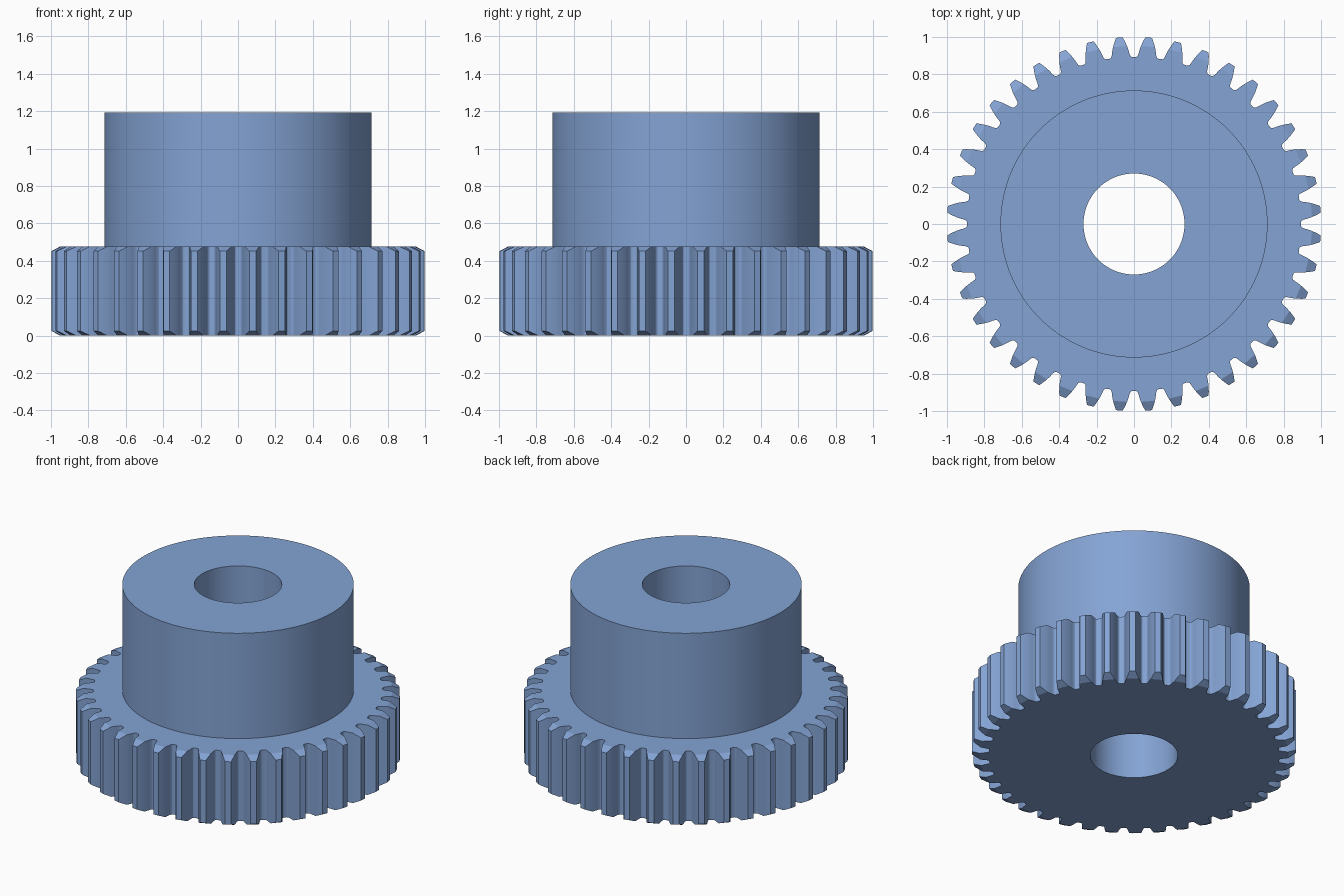
import bpy
import bmesh
import math

cube = bpy.data.objects.get("Cube")
if cube:
    bpy.data.objects.remove(cube, do_unlink=True)

TEETH = 40
PITCH = 2 * math.pi / TEETH
R_TIP, R_PITCH, R_ROOT = 1.0, 0.952, 0.893
R_BASE = R_PITCH * math.cos(math.radians(20))
R_HUB, R_BORE = 0.714, 0.27
Z_GEAR, Z_TOP, CHAMFER = 0.476, 1.193, 0.025
ARC = 4                       # circle segments per tooth

steel = bpy.data.materials.new("blue steel")
steel.use_nodes = True
COLOUR = (0.23, 0.367, 0.658, 1)
steel.diffuse_color = COLOUR
steel.node_tree.nodes["Principled BSDF"].inputs["Base Color"].default_value = COLOUR


def polar(r, a, z):
    return (r * math.cos(a), r * math.sin(a), z)


def finish(bm, name):
    bmesh.ops.remove_doubles(bm, verts=bm.verts, dist=1e-5)
    bmesh.ops.triangulate(bm, faces=[f for f in bm.faces if len(f.verts) > 4])
    mesh = bpy.data.meshes.new(name)
    bm.to_mesh(mesh)
    bm.free()
    mesh.materials.append(steel)
    obj = bpy.data.objects.new(name, mesh)
    bpy.context.collection.objects.link(obj)
    bpy.ops.object.select_all(action='DESELECT')
    obj.select_set(True)
    bpy.context.view_layer.objects.active = obj
    bpy.ops.object.shade_smooth_by_angle(angle=math.radians(20))
    return obj


def half_angle(r):
    """Half the angular thickness of an involute tooth at radius r."""
    def inv(radius):
        a = math.acos(min(1, R_BASE / radius))
        return math.tan(a) - a
    return PITCH / 4 + inv(R_PITCH) - inv(r)


# Half tooth profile (radius, angle from tooth centre): root, fillet, flank
half = [(R_ROOT, PITCH / 2), (0.8935, 0.066), (0.8965, 0.060), (0.902, 0.056)]
half += [(r, half_angle(r)) for r in (0.91, 0.925, 0.939, R_PITCH, 0.968, 0.984, R_TIP)]
CUT = 8                       # points up to the start of the end chamfer
profile = [(r, -a) for r, a in half] + [(r, a) for r, a in reversed(half)]


def end_z(r, top):
    drop = max(0, (r - R_PITCH) / (R_TIP - R_PITCH)) * CHAMFER
    return Z_GEAR - drop if top else drop


# Toothed wheel, one sector per tooth
bm = bmesh.new()
for i in range(TEETH):
    centre = (i + 0.5) * PITCH
    rings = {}
    for top, r_in in ((False, R_BORE), (True, R_HUB)):
        outer = [bm.verts.new(polar(r, centre + a, end_z(r, top))) for r, a in profile]
        inner = [bm.verts.new(polar(r_in, centre + PITCH * (0.5 - k / ARC),
                                    end_z(r_in, top))) for k in range(ARC + 1)]
        flat = outer[:CUT] + outer[-CUT:] + inner
        bevel = outer[CUT - 1:len(outer) - CUT + 1]
        n = len(bevel)
        caps = [flat] + [[bevel[k], bevel[k + 1], bevel[n - 2 - k], bevel[n - 1 - k]]
                         for k in range(n // 2 - 1)]
        for loop in caps:
            bm.faces.new(loop if top else loop[::-1])
        rings[top] = outer
    low, high = rings[False], rings[True]
    for k in range(len(low) - 1):
        bm.faces.new((low[k], low[k + 1], high[k + 1], high[k]))
finish(bm, "toothed_wheel")

# Hub with through bore: lathed outer wall, top ring and bore wall
bm = bmesh.new()
section = [(R_HUB, Z_GEAR), (R_HUB, Z_TOP), (R_BORE, Z_TOP), (R_BORE, 0)]
count = TEETH * ARC
for i in range(count):
    a, b = (2 * math.pi * k / count for k in (i, i + 1))
    for (r0, z0), (r1, z1) in zip(section, section[1:]):
        bm.faces.new([bm.verts.new(p) for p in (
            polar(r0, a, z0), polar(r0, b, z0), polar(r1, b, z1), polar(r1, a, z1))])
finish(bm, "hub_and_bore")
